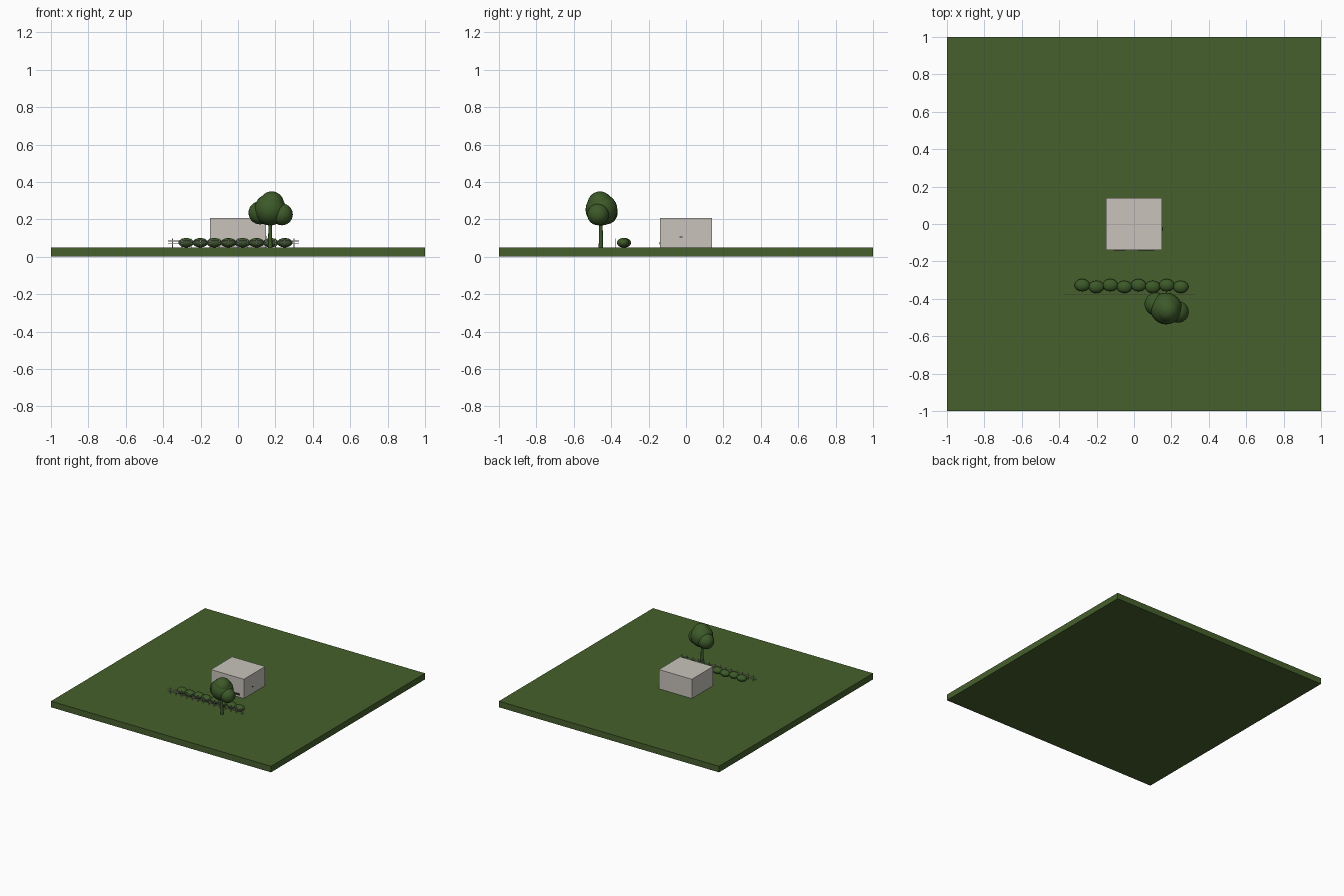
import bpy

if "Cube" in bpy.data.objects:
    bpy.data.objects.remove(bpy.data.objects["Cube"])


def material(name, r, g, b):
    m = bpy.data.materials.new(name)
    m.diffuse_color = (r, g, b, 1)
    m.use_nodes = True
    m.node_tree.nodes["Principled BSDF"].inputs["Base Color"].default_value = m.diffuse_color
    return m


GRASS = material("grass green", 0.061, 0.117, 0.026)
LEAF = material("leaf green", 0.046, 0.100, 0.022)
WALL = material("warm plaster", 0.58, 0.55, 0.50)
FENCE = material("fence grey", 0.50, 0.50, 0.48)
DARK = material("dark fitting", 0.02, 0.02, 0.02)


def box(name, x0, x1, y0, y1, z0, z1, mat):
    bpy.ops.mesh.primitive_cube_add(
        size=1, location=((x0 + x1) / 2, (y0 + y1) / 2, (z0 + z1) / 2))
    o = bpy.context.object
    o.name = name
    o.scale = (x1 - x0, y1 - y0, z1 - z0)
    o.data.materials.append(mat)
    return o


def blob(name, loc, radii, mat):
    bpy.ops.mesh.primitive_uv_sphere_add(segments=24, ring_count=14, radius=1, location=loc)
    o = bpy.context.object
    o.name = name
    o.scale = radii
    o.data.materials.append(mat)
    bpy.ops.object.shade_smooth()
    return o


# lawn slab and house block
box("lawn", -1, 1, -1, 1, 0, 0.05, GRASS)
box("house", -0.15, 0.15, -0.138, 0.138, 0.05, 0.208, WALL)

# low fittings on the front, small handle on the right wall
for x0, x1 in ((-0.11, -0.045), (0.02, 0.11)):
    box("front_vent", x0, x1, -0.141, -0.137, 0.065, 0.08, DARK)
box("side_handle", 0.149, 0.154, -0.035, -0.02, 0.103, 0.108, DARK)

# hedge: a row of slightly staggered bushes
for i in range(8):
    y = -0.327 if i % 2 == 0 else -0.336
    blob("hedge_bush", (-0.277 + i * 0.0753, y, 0.075), (0.041, 0.033, 0.025), LEAF)

# fence: thin posts and two rails
for i in range(14):
    x = -0.35 + i * 0.05
    box("fence_post", x - 0.002, x + 0.002, -0.38, -0.376, 0.05, 0.098, FENCE)
for z in (0.069, 0.084):
    box("fence_rail", -0.375, 0.325, -0.379, -0.377, z - 0.0015, z + 0.0015, FENCE)

# tree: tapered trunk and overlapping crown
bpy.ops.mesh.primitive_cone_add(vertices=12, radius1=0.012, radius2=0.008,
                                depth=0.17, location=(0.172, -0.455, 0.135))
trunk = bpy.context.object
trunk.name = "tree_trunk"
trunk.data.materials.append(LEAF)
bpy.ops.object.shade_smooth_by_angle()
for loc, r in (((0.172, -0.452, 0.252), 0.085),
               ((0.118, -0.428, 0.235), 0.062),
               ((0.235, -0.470, 0.226), 0.058),
               ((0.180, -0.460, 0.283), 0.066)):
    blob("tree_crown", loc, (r, r, r), LEAF)
